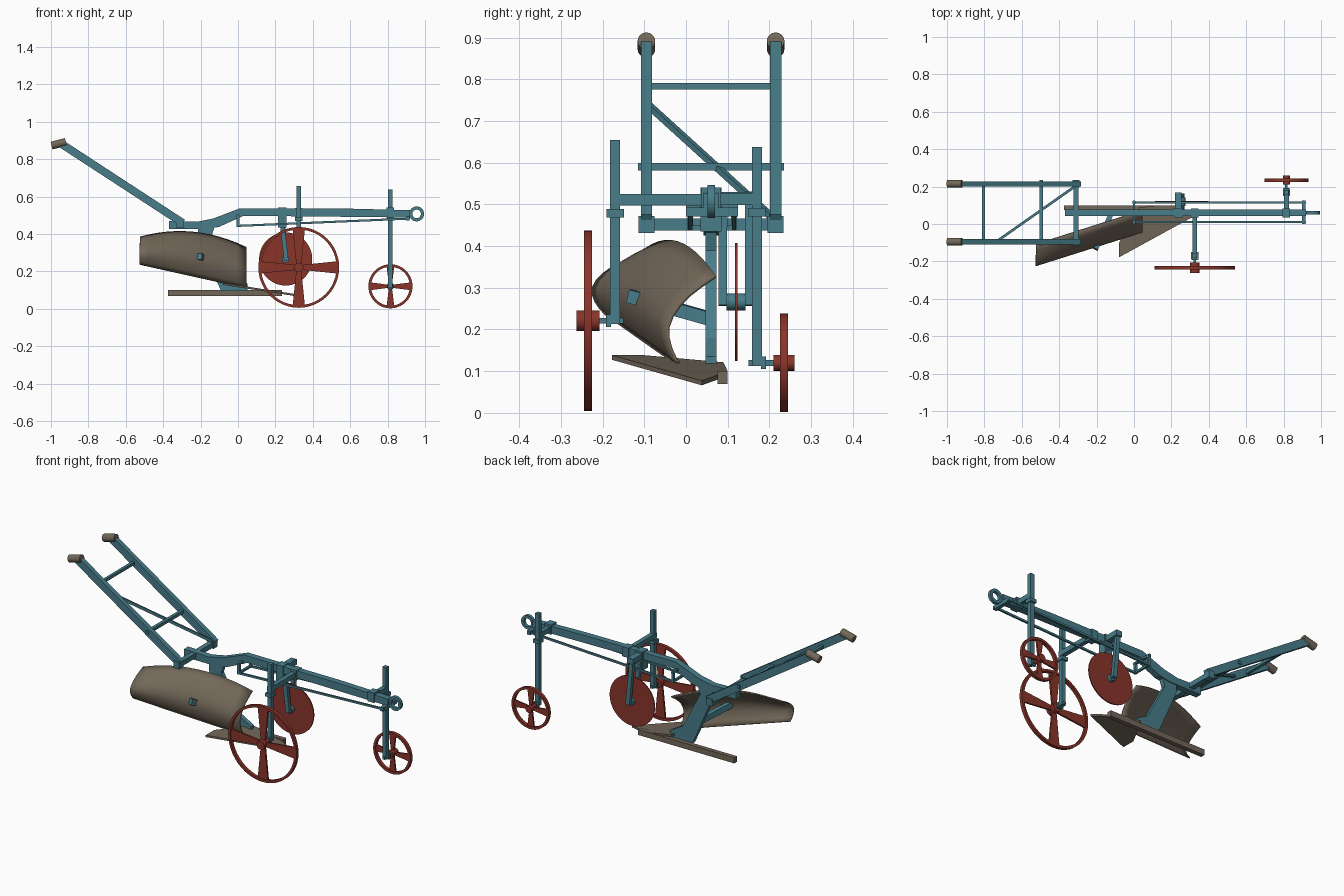
import bpy, bmesh, math
from mathutils import Vector, Matrix

if "Cube" in bpy.data.objects:
    bpy.data.objects.remove(bpy.data.objects["Cube"])


def material(name, rgb):
    m = bpy.data.materials.new(name)
    m.diffuse_color = (*rgb, 1)
    m.use_nodes = True
    m.node_tree.nodes["Principled BSDF"].inputs["Base Color"].default_value = m.diffuse_color
    return m


TEAL = material("teal paint", (0.065, 0.205, 0.255))
RED = material("rust red paint", (0.25, 0.035, 0.023))
EARTH = material("earth brown steel", (0.17, 0.137, 0.1))


def make(name, bm, mat, smooth=False):
    bmesh.ops.recalc_face_normals(bm, faces=bm.faces)
    me = bpy.data.meshes.new(name)
    bm.to_mesh(me)
    bm.free()
    me.materials.append(mat)
    ob = bpy.data.objects.new(name, me)
    bpy.context.collection.objects.link(ob)
    if smooth:
        bpy.ops.object.select_all(action='DESELECT')
        ob.select_set(True)
        bpy.context.view_layer.objects.active = ob
        bpy.ops.object.shade_smooth_by_angle(angle=math.radians(35))
    return ob


def along(p, q):
    p, q = Vector(p), Vector(q)
    d = q - p
    return Matrix.Translation((p + q) / 2) @ d.to_track_quat('X', 'Z').to_matrix().to_4x4(), d.length


def bar(name, p, q, w, h, mat=TEAL):
    m, length = along(p, q)
    bm = bmesh.new()
    bmesh.ops.create_cube(bm, size=1, matrix=m @ Matrix.Diagonal((length, w, h, 1)))
    return make(name, bm, mat)


def box(name, c, size, mat=TEAL):
    bm = bmesh.new()
    bmesh.ops.create_cube(bm, size=1, matrix=Matrix.Translation(c) @ Matrix.Diagonal((*size, 1)))
    return make(name, bm, mat)


def rod(name, p, q, r, mat=TEAL, seg=20):
    m, length = along(p, q)
    bm = bmesh.new()
    bmesh.ops.create_cone(bm, cap_ends=True, segments=seg, radius1=r, radius2=r, depth=length,
                          matrix=m @ Matrix.Rotation(math.pi / 2, 4, 'Y'))
    return make(name, bm, mat, True)


def prism(name, pts, y0, y1, mat=TEAL):
    bm = bmesh.new()
    f = bm.faces.new([bm.verts.new((x, y0, z)) for x, z in pts])
    ext = bmesh.ops.extrude_face_region(bm, geom=[f])
    bmesh.ops.translate(bm, vec=(0, y1 - y0, 0),
                        verts=[v for v in ext['geom'] if isinstance(v, bmesh.types.BMVert)])
    return make(name, bm, mat)


def ring(name, c, outer, inner, width, mat, seg=48):
    bm = bmesh.new()
    section = [(outer, -width / 2), (outer, width / 2), (inner, width / 2), (inner, -width / 2)]
    loops = []
    for i in range(seg):
        a = math.tau * i / seg
        loops.append([bm.verts.new((c[0] + r * math.cos(a), c[1] + y, c[2] + r * math.sin(a)))
                      for r, y in section])
    for i in range(seg):
        a, b = loops[i], loops[(i + 1) % seg]
        for j in range(4):
            k = (j + 1) % 4
            bm.faces.new((a[j], a[k], b[k], b[j]))
    return make(name, bm, mat, True)


def wheel(name, c, radius, hub_r, hub_w, spoke_w):
    x, y, z = c
    ring(name + "_rim", c, radius, radius - 0.014, 0.019, RED)
    rod(name + "_hub", (x, y - hub_w / 2, z), (x, y + hub_w / 2, z), hub_r, RED)
    for i in range(4):  # spokes flare toward the rim
        a = i * math.pi / 2
        ca, sa = math.cos(a), math.sin(a)
        pts = [(hub_r * .6, -spoke_w * .2), (radius - .008, -spoke_w / 2),
               (radius - .008, spoke_w / 2), (hub_r * .6, spoke_w * .2)]
        prism(f"{name}_spoke_{i}", [(x + u * ca - v * sa, z + u * sa + v * ca) for u, v in pts],
              y - .005, y + .005, RED)


# Main beam and hitch ring
Y = 0.06
prism("beam", [(-.37, .425), (-.17, .425), (-.1, .438), (.03, .497), (.92, .488), (.92, .527),
               (.6, .535), (.01, .537), (-.13, .483), (-.22, .465), (-.37, .47)], Y - .018, Y + .018)
ring("hitch_ring", (.955, Y, .507), .04, .023, .018, TEAL, 32)

# Handles, grips and cross bars
for side, y in (("right", -.095), ("left", .215)):
    bar(f"{side}_handle", (-.295, y, .458), (-.945, y, .882), .027, .042)
    rod(f"{side}_grip", (-.997, y, .872), (-.92, y, .892), .021, EARTH)
    box(f"{side}_handle_clamp", (-.31, y, .452), (.036, .038, .04))
bar("lower_cross_bar", (-.31, -.11, .452), (-.31, .23, .452), .028, .028)
bar("middle_cross_bar", (-.495, -.115, .59), (-.495, .235, .59), .018, .018)
bar("upper_cross_bar", (-.805, -.1, .783), (-.805, .215, .783), .016, .016)
bar("handle_brace", (-.73, -.09, .738), (-.31, .205, .47), .014, .014)

# Leg under the beam and brace to the mouldboard
prism("leg", [(-.215, .44), (-.125, .44), (-.14, .39), (-.03, .18), (.05, .135), (.05, .095),
              (-.09, .095), (-.12, .16), (-.215, .38)], Y - .013, Y + .013)
bar("mouldboard_brace", (-.12, .06, .225), (-.205, -.135, .28), .026, .032)

# Mouldboard: bulging section swept back and upward
profile = [(0, -.015), (.1, -.029), (.2, -.039), (.32, -.046), (.44, -.046), (.56, -.036),
           (.68, -.018), (.8, .008), (.9, .037), (1, .07)]
bm = bmesh.new()
grid = []
for i in range(13):
    t = i / 12
    zb = .108 + .127 * t
    zt = .33 + .272 * t - .217 * t * t
    grid.append([bm.verts.new((.045 - .57 * t, y - .18 * t, zb + (zt - zb) * v)) for v, y in profile])
for a, b in zip(grid, grid[1:]):
    for j in range(len(profile) - 1):
        bm.faces.new((a[j], a[j + 1], b[j + 1], b[j]))
board = make("mouldboard", bm, EARTH, True)
board.modifiers.new("thickness", 'SOLIDIFY').thickness = .007

# Share: flat pointed blade sloping down to the tip
bm = bmesh.new()
outline = [(-.08, -.178), (.315, .038), (.17, .1), (.03, .09), (-.08, -.1)]
top = [bm.verts.new((x, y, .126 - .155 * x)) for x, y in outline]
low = [bm.verts.new((x, y, .115 - .155 * x)) for x, y in outline]
bm.faces.new(top)
bm.faces.new(low)
for i in range(5):
    k = (i + 1) % 5
    bm.faces.new((top[i], top[k], low[k], low[i]))
make("share", bm, EARTH)
box("landside", (-.07, .0875, .085), (.61, .025, .032), EARTH)

# Wheels
wheel("furrow_wheel", (.325, -.235, .221), .216, .025, .056, .066)
wheel("land_wheel", (.815, .235, .12), .118, .019, .05, .042)

# Wheel posts, arms, clamps and axles
for name, x, py, z0, z1, ax, hub_y, arm_z in (
        ("furrow", .325, -.17, .213, .655, .221, -.24, .511),
        ("land", .815, .17, .113, .638, .12, .24, .513)):
    s = 1 if py > 0 else -1
    bar(f"{name}_post", (x, py, z0), (x, py, z1), .024, .024)
    bar(f"{name}_arm", (x, Y - s * .02, arm_z), (x, py + s * .012, arm_z), .026, .028)
    bar(f"{name}_axle", (x, py - s * .02, ax), (x, hub_y, ax), .014, .014)
    box(f"{name}_post_collar", (x, py, arm_z - .032), (.038, .042, .02))
    box(f"{name}_axle_collar", (x, py + s * .016, ax), (.03, .012, .03))
    box(f"{name}_beam_clamp", (x, Y, arm_z), (.04, .048, .055))

# Disc coulter with forked hanger
D = (.255, .12, .266)
rod("coulter_disc", (D[0], .117, D[2]), (D[0], .123, D[2]), .142, RED, 48)
rod("coulter_hub", (D[0], .097, D[2]), (D[0], .143, D[2]), .02)
for side, y, zt in (("inner", .088, .49), ("outer", .152, .53)):
    bar(f"coulter_{side}_arm", (D[0] + .003, y, D[2] - .008), (.232, y, zt), .02, .024)
bar("coulter_axle", (D[0], .08, D[2]), (D[0], .162, D[2]), .016, .016)
bar("coulter_cross_arm", (.237, .04, .515), (.237, .168, .515), .036, .03)
box("coulter_beam_clamp", (.237, Y, .488), (.044, .05, .105))
bar("coulter_lower_arm", (.237, .04, .46), (.237, .1, .46), .03, .028)

# Draft rods each side of the beam
for side, y in (("right", .01), ("left", .115)):
    bar(f"{side}_draft_rod", (0, y, .443), (.92, y, .482), .01, .011)
    bar(f"{side}_draft_hanger", (0, y, .438), (0, y, .5), .014, .014)
bar("rear_draft_pin", (0, 0, .497), (0, .125, .497), .012, .012)
bar("rear_draft_tie", (0, .005, .444), (0, .12, .444), .012, .012)
bar("front_draft_pin", (.908, -.0, .482), (.908, .125, .482), .02, .022)
